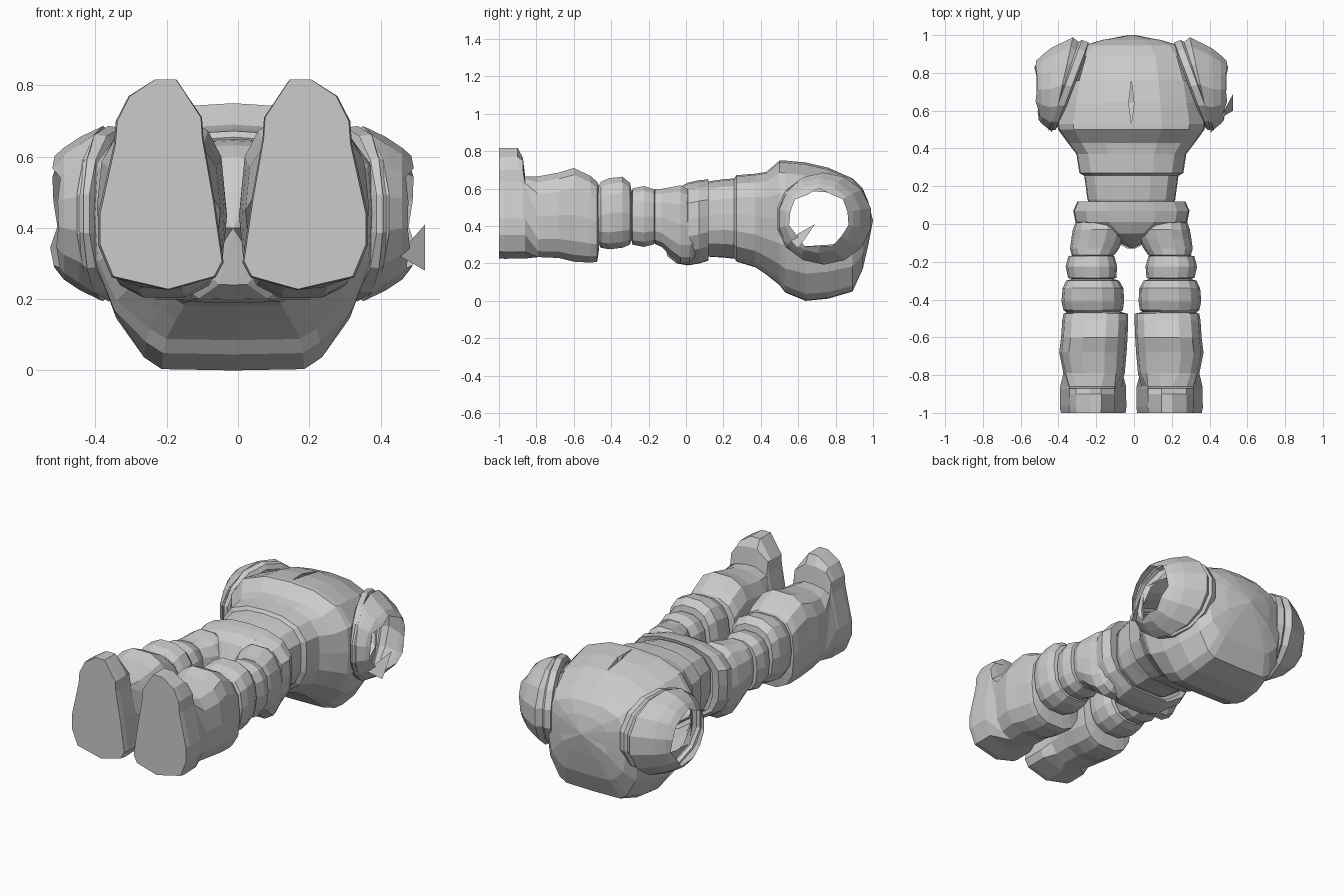
import bpy, bmesh, math, random

random.seed(4)
CX = -0.014  # symmetry plane


def loft(name, rings, closed=True, cap_start=False, cap_end=False, drop=None, mirror=True):
    """Skin a list of rings of (x, y, z) points, mirrored across the body."""
    bm = bmesh.new()
    vs = [[bm.verts.new(p) for p in r] for r in rings]
    n = len(rings[0])
    for a, b in zip(vs, vs[1:]):
        for i in range(n if closed else n - 1):
            j = (i + 1) % n
            bm.faces.new((a[i], a[j], b[j], b[i]))
    if cap_start:
        bm.faces.new(vs[0])
    if cap_end:
        bm.faces.new(vs[-1])
    if drop:
        bad = [f for f in bm.faces if drop(f.calc_center_median())]
        bmesh.ops.delete(bm, geom=bad, context='FACES')
    bmesh.ops.remove_doubles(bm, verts=bm.verts, dist=0.0005)
    bmesh.ops.recalc_face_normals(bm, faces=bm.faces)
    me = bpy.data.meshes.new(name)
    bm.to_mesh(me)
    bm.free()
    ob = bpy.data.objects.new(name, me)
    ob.location.x = CX
    bpy.context.collection.objects.link(ob)
    if mirror:
        ob.modifiers.new("mirror", 'MIRROR')
    return ob


def half(y, w, zt, zb, wb, slit=0.0):
    """Half torso section, from top centre round the side to bottom centre."""
    h = zt - zb
    m = zb + h * 0.55 if h < 0.6 else 0.44
    d = min(0.15, h * 0.2)
    return [(slit, y, zt), (w * .42, y, zt - h * .015), (w * .8, y, zt - h * .095),
            (w, y, m + d), (w * 1.02, y, m), (w, y, m - d),
            ((w + wb) / 2 + .02, y, zb + (m - d - zb) * .5),
            (wb, y, zb + h * .05), (wb * .8, y, zb + h * .005), (0, y, zb)]


def oval(y, x0, x1, z0, z1, n=14, p=0.8):
    """Squarish leg section starting at the top and turning outwards."""
    out = []
    for i in range(n):
        a = math.pi / 2 - (i - .5) * 2 * math.pi / n
        c, s = math.cos(a), math.sin(a)
        c = math.copysign(abs(c) ** p, c)
        s = math.copysign(abs(s) ** p, s)
        out.append(((x0 + x1) / 2 + c * (x1 - x0) / 2, y, (z0 + z1) / 2 + s * (z1 - z0) / 2))
    return out


# Chest with front slit, back hump and open arm holes
chest = [(.25, .235, .645, .24, .13), (.27, .27, .672, .21, .15), (.37, .285, .68, .18, .17),
         (.43, .33, .69, .14, .20), (.50, .38, .75, .085, .235), (.53, .385, .75, .045, .245),
         (.64, .365, .74, 0, .25, .014), (.76, .345, .712, .012, .245), (.89, .30, .655, .05, .22),
         (.945, .25, .60, .17, .18), (.975, .15, .53, .30, .10), (1.0, 0, .43, .43, 0)]
loft("chest", [half(*r) for r in chest], closed=False,
     drop=lambda c: c.x > .24 and .54 < c.y < .88 and .28 < c.z < .61)

# Waist band
loft("waist", [half(*r) for r in [
    (.09, .21, .62, .25, .12), (.13, .228, .64, .235, .13), (.20, .237, .65, .232, .13),
    (.26, .245, .655, .225, .13), (.29, .235, .64, .24, .13)]], closed=False)

# Pelvis narrowing to the crotch
loft("pelvis", [half(*r) for r in [
    (.115, .235, .625, .23, .15), (.12, .28, .65, .215, .16), (.07, .302, .645, .20, .17),
    (.01, .29, .632, .19, .17), (-.05, .15, .60, .20, .12), (-.10, .06, .50, .24, .05),
    (-.13, 0, .40, .40, 0)]], closed=False)

# Leg segments: (y, inner x, outer x, bottom z, top z)
legs = {
    "thigh": [(.06, .06, .27, .25, .56), (.02, .04, .292, .20, .595), (-.03, .03, .31, .195, .622),
              (-.08, .04, .318, .235, .612), (-.13, .065, .325, .285, .602), (-.165, .09, .315, .30, .60),
              (-.175, .11, .29, .33, .58)],
    "knee_cuff": [(-.165, .11, .30, .33, .57), (-.17, .09, .333, .30, .60), (-.225, .075, .348, .285, .617),
                  (-.285, .08, .335, .297, .605), (-.295, .11, .30, .33, .57)],
    "shin_cuff": [(-.29, .10, .31, .33, .58), (-.30, .065, .345, .297, .635), (-.34, .042, .364, .28, .668),
                  (-.41, .038, .37, .272, .66), (-.455, .045, .36, .28, .64), (-.48, .075, .33, .32, .60)],
}
for name, rows in legs.items():
    loft(name, [oval(*r) for r in rows], cap_start=True, cap_end=True)

# Boot: shaft sections blending into the sole outline
sole = [(.16, .817), (.218, .817), (.29, .77), (.325, .70), (.330, .635), (.373, .44), (.373, .354),
        (.336, .264), (.182, .228), (.053, .264), (.031, .306), (.056, .48), (.086, .65), (.09, .71)]


def foot(y, top, grow=0.0):
    return [(.19 + (x - .19) * (1 + grow), y, min(z, top + (z - .8) * .3) - (grow * .1 if z < .4 else 0))
            for x, z in sole]


boot = [oval(*r, p=.72) for r in [
    (-.465, .06, .33, .27, .61), (-.475, .018, .36, .205, .64), (-.51, .017, .366, .20, .672),
    (-.60, .02, .372, .205, .715), (-.68, .025, .382, .225, .69), (-.79, .035, .36, .23, .67)]]
boot += [foot(-.86, .66, .02), foot(-.872, .76, .02), foot(-.90, .83, .02),
         foot(-.97, .83, .03), foot(-1.0, .83)]
loft("boot", boot, cap_start=True, cap_end=True)


# Sleeve stubs: sheared rings about the arm axis, torn open at the outer rim
def arm(x, k, cy, cz, ry, rz, rough=0.0, n=14):
    out = []
    for i in range(n):
        a = 2 * math.pi * (i + .5) / n
        r = 1 + random.uniform(-rough, rough)
        dy, dz = ry * r * math.cos(a), rz * r * math.sin(a)
        out.append((x - k * dy + random.uniform(-rough, rough) * .15, cy + dy, cz + dz))
    return out


loft("sleeve", [arm(*r) for r in [
    (.305, .38, .725, .44, .205, .215), (.315, .38, .73, .44, .238, .242), (.35, .37, .735, .44, .245, .246),
    (.355, .33, .735, .44, .235, .235), (.365, .22, .737, .44, .258, .246), (.43, .02, .715, .44, .222, .215),
    (.475, 0, .712, .44, .185, .185), (.50, -.03, .71, .44, .155, .155, .09)]])

# Torn cloth flap on one sleeve rim
loft("torn_flap", [[(.47, .56, .32), (.539, .60, .28)], [(.495, .60, .36), (.539, .69, .41)]],
     closed=False, mirror=False)
